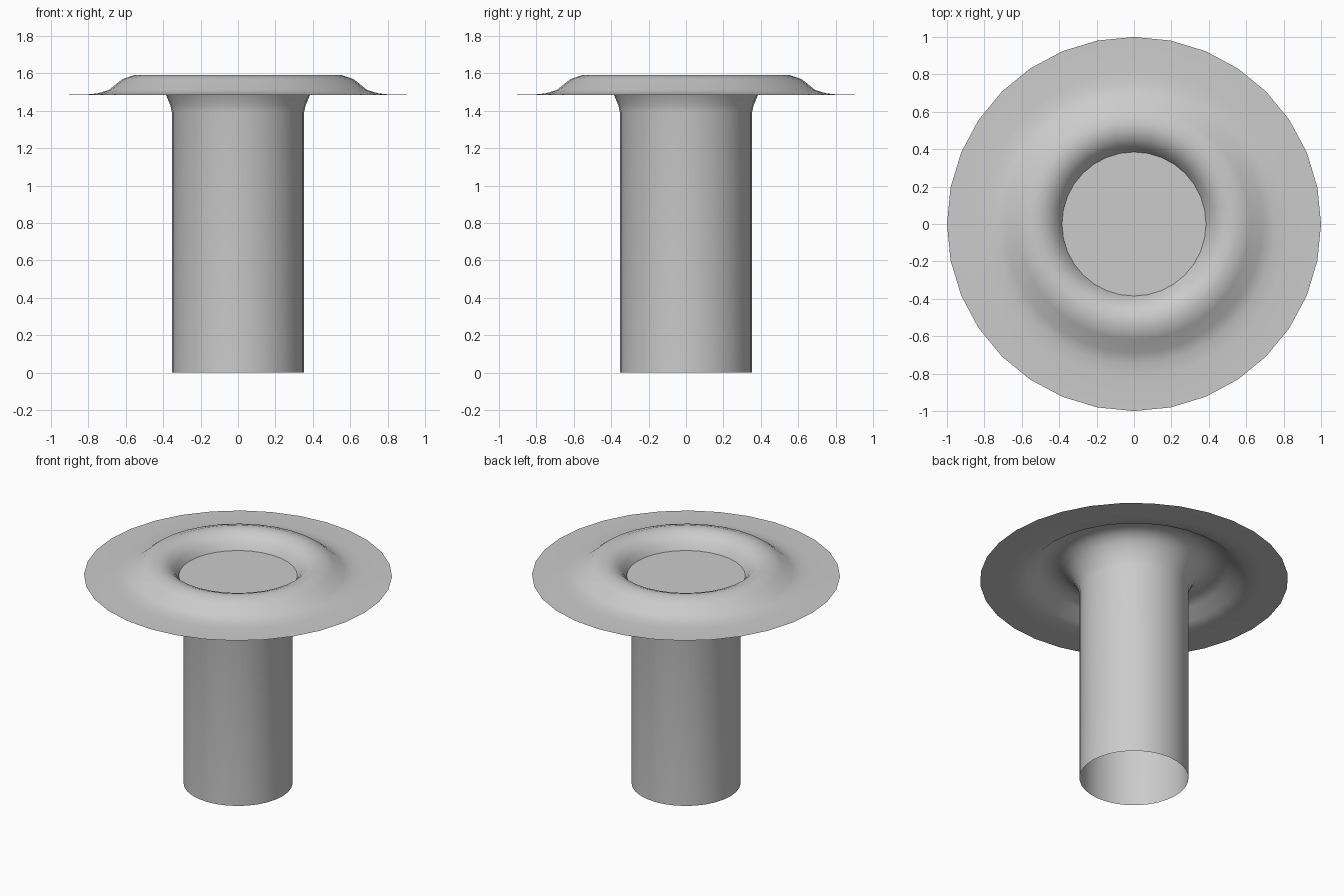
import bpy
import bmesh
import math

SIDES = 32

cube = bpy.data.objects.get("Cube")
if cube:
    bpy.data.objects.remove(cube, do_unlink=True)

grey = bpy.data.materials.new("light grey")
grey.use_nodes = True
colour = (0.6, 0.6, 0.6, 1)
grey.diffuse_color = colour
grey.node_tree.nodes["Principled BSDF"].inputs["Base Color"].default_value = colour


def finish(name, bm):
    """Turn a bmesh into a smooth shaded grey object."""
    mesh = bpy.data.meshes.new(name)
    bm.to_mesh(mesh)
    bm.free()
    mesh.materials.append(grey)
    mesh.shade_smooth()
    obj = bpy.data.objects.new(name, mesh)
    bpy.context.collection.objects.link(obj)
    return obj


def lathe(name, profile):
    """Spin a (radius, height) profile around z."""
    bm = bmesh.new()
    rings = []
    for r, z in profile:
        rings.append([bm.verts.new((r * math.cos(math.tau * i / SIDES),
                                    r * math.sin(math.tau * i / SIDES), z))
                      for i in range(SIDES)])
    for low, high in zip(rings, rings[1:]):
        for i in range(SIDES):
            j = (i + 1) % SIDES
            bm.faces.new((low[i], low[j], high[j], high[i]))
    return finish(name, bm)


# Open-bottomed tube flaring into a rounded lip and a flat brim, one thin sheet
lathe("tube_and_brim", [
    (0.354, 0), (0.354, 1.395), (0.362, 1.43), (0.385, 1.485),
    (0.415, 1.535), (0.455, 1.572), (0.5, 1.589), (0.55, 1.592),
    (0.62, 1.568), (0.69, 1.511), (0.75, 1.493), (0.82, 1.486), (1.0, 1.485),
])

# Flat disc closing the throat level with the brim
bm = bmesh.new()
bmesh.ops.create_circle(bm, cap_ends=True, segments=SIDES, radius=0.385)
disc = finish("throat_disc", bm)
disc.location.z = 1.485
